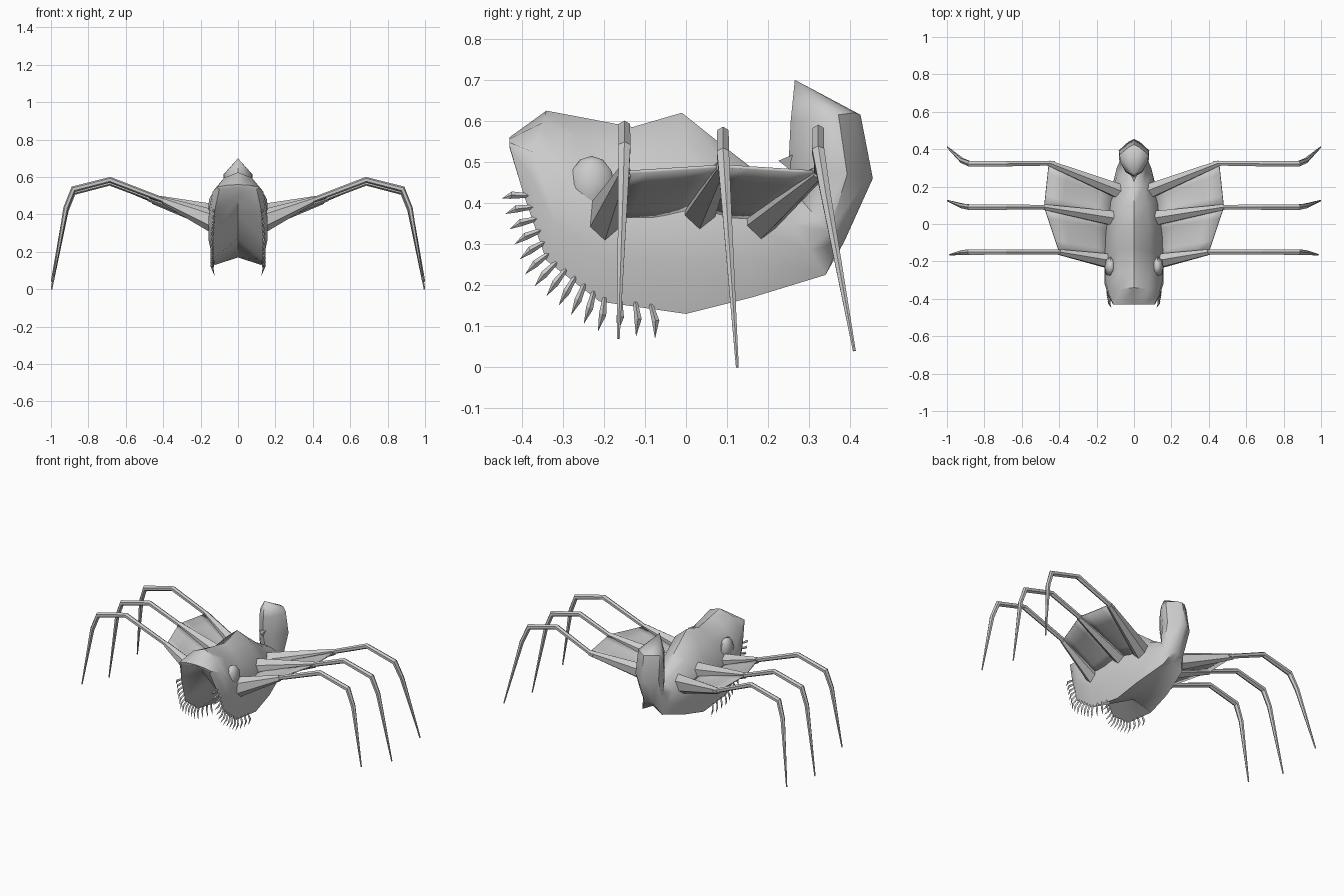
import bpy
from math import sin, cos, pi
from mathutils import Vector

if "Cube" in bpy.data.objects:
    bpy.data.objects.remove(bpy.data.objects["Cube"])


def make(name, verts, faces, angle=0.6):
    me = bpy.data.meshes.new(name)
    me.from_pydata([tuple(v) for v in verts], [], faces)
    ob = bpy.data.objects.new(name, me)
    bpy.context.collection.objects.link(ob)
    bpy.ops.object.select_all(action='DESELECT')
    bpy.context.view_layer.objects.active = ob
    ob.select_set(True)
    bpy.ops.object.mode_set(mode='EDIT')
    bpy.ops.mesh.select_all(action='SELECT')
    bpy.ops.mesh.normals_make_consistent(inside=False)
    bpy.ops.object.mode_set(mode='OBJECT')
    bpy.ops.object.shade_smooth_by_angle(angle=angle)
    return ob


def mirror(ob):
    m = ob.modifiers.new("Mirror", 'MIRROR')
    m.use_axis[0] = True
    return ob


def bridge(rings, n):
    return [(r * n + i, r * n + (i + 1) % n, (r + 1) * n + (i + 1) % n, (r + 1) * n + i)
            for r in range(rings - 1) for i in range(n)]


def tube(pts, radii, n=6, stretch=None):
    """Tapered tube through pts; stretch scales the upright radius at each point."""
    pts = [Vector(p) for p in pts]
    stretch = stretch or [1] * len(pts)
    verts = []
    for k, p in enumerate(pts):
        t = (pts[min(k + 1, len(pts) - 1)] - pts[max(k - 1, 0)]).normalized()
        side = t.cross(Vector((0, 1, 0))).normalized()
        other = side.cross(t)
        for i in range(n):
            a = 2 * pi * (i + .5) / n
            verts.append(p + radii[k] * (other * cos(a) + side * sin(a) * stretch[k]))
    last = (len(pts) - 1) * n
    faces = bridge(len(pts), n) + [tuple(range(n)), tuple(range(last, last + n))]
    return verts, faces


# Body and curled tail: top (y,z), rim (y,z), underside centre (y,z), half width, rim width
stations = [
    (-.43, .56, -.43, .535, -.42, .545, .11, .10),
    (-.34, .625, -.395, .42, -.37, .50, .135, .125),
    (-.25, .608, -.34, .26, -.25, .40, .155, .135),
    (-.13, .585, -.21, .16, -.13, .27, .155, .135),
    (-.01, .62, .00, .13, .00, .17, .15, .125),
    (.09, .54, .16, .17, .16, .19, .13, .11),
    (.18, .47, .34, .225, .33, .26, .09, .07),
    (.27, .42, .375, .30, .385, .305, .07, .03),
    (.25, .50, .44, .46, .455, .46, .08, .03),
    (.255, .60, .41, .62, .425, .615, .075, .03),
]
verts = []
for yt, zt, yr, zr, yc, zc, w, wr in stations:
    half = []
    for f, x in ((.14, w * .55), (.5, w), (.75, w * 1.02), (1, wr)):
        half.append((x, yt + (yr - yt) * f, zt + (zr - zt) * f))
    verts += [(0, yt, zt)] + half + [(0, yc, zc)] + [(-x, y, z) for x, y, z in reversed(half)]
n = 10
faces = bridge(len(stations), n) + [tuple(range(n))]
tip = len(verts)
verts.append((0, .265, .70))
faces += [(tip - n + i, tip - n + (i + 1) % n, tip) for i in range(n)]
make("body_and_tail", verts, faces, .75)

# Barb on the inner bend of the tail
make("tail_barb", [(0, .225, .503), (.03, .29, .53), (-.03, .29, .53), (0, .28, .46)],
     [(0, 1, 2), (0, 1, 3), (0, 2, 3), (1, 2, 3)])

# Eyes
bpy.ops.mesh.primitive_uv_sphere_add(segments=8, ring_count=6, location=(0, 0, 0))
eye = bpy.context.object
eye.name = "eyes"
for v in eye.data.vertices:
    v.co = (v.co.x * .034 + .125, v.co.y * .055 - .23, v.co.z * .07 + .445)
bpy.ops.object.shade_smooth_by_angle(angle=.9)
mirror(eye)

# Legs: arm root, arm end, then knee and foot
legs = [
    ("front", (.12, -.20, .36), (.40, -.15, .475), -.15, .585, (.985, -.165, .07)),
    ("middle", (.11, .03, .39), (.48, .09, .49), .09, .57, (.997, .125, .0)),
    ("rear", (.07, .17, .36), (.455, .325, .475), .322, .575, (.997, .41, .04)),
]
for name, root, end, ky, kz, foot in legs:
    mirror(make(name + "_arm", *tube([root, end], [.045, .017], 6, [1.4, 1.1])))
    start = Vector(end) - Vector((.03, 0, .01))
    path = [start, (.685, ky, kz), (.88, ky, kz - .05), (.92, ky * .8 + foot[1] * .2, kz - .15), foot]
    mirror(make(name + "_leg", *tube(path, [.014, .016, .017, .014, .004], 6), angle=.5))

# Webs between neighbouring arms, sagging slightly in the middle
for name, a, b in (("front_web", 0, 1), ("rear_web", 1, 2)):
    verts, faces = [], []
    for i in range(5):
        for j in range(5):
            u, v = i / 4, j / 4
            p = Vector(legs[a][1]).lerp(Vector(legs[a][2]), u)
            q = Vector(legs[b][1]).lerp(Vector(legs[b][2]), u)
            c = p.lerp(q, v)
            c.z -= .02 * sin(pi * v) * (1 - u)
            verts.append(c)
    for i in range(4):
        for j in range(4):
            k = i * 5 + j
            faces.append((k, k + 1, k + 6, k + 5))
    web = make(name, verts, faces)
    s = web.modifiers.new("Thickness", 'SOLIDIFY')
    s.thickness = .008
    s.offset = 0
    mirror(web)

# Teeth hanging along the rim of the mouth
rim = [Vector((s[7], s[2], s[3])) for s in stations[1:5]]
verts, faces = [], []
count = 15
for k in range(count):
    t = k / (count - 1) * 2.6
    i = int(t)
    p = rim[i].lerp(rim[i + 1], t - i)
    a = pi * (.95 + .6 * k / (count - 1))
    d = Vector((0, cos(a), sin(a)))
    w = Vector((0, -d.z, d.y)) * .009
    base = p - d * .012
    mid = p + d * .03 + w * .6 + Vector((.008, 0, 0))
    point = p + d * .055 - Vector((.004, 0, .018))
    o = len(verts)
    for c, f in ((base, .6), (mid, 1)):
        verts += [c - w * f, c + Vector((.006, 0, 0)), c + w * f, c - Vector((.006, 0, 0))]
    verts.append(point)
    faces += [tuple(o + x for x in q) for q in bridge(2, 4)] + [(o, o + 1, o + 2, o + 3)]
    faces += [(o + 4 + x, o + 4 + (x + 1) % 4, o + 8) for x in range(4)]
mirror(make("teeth", verts, faces, .3))
